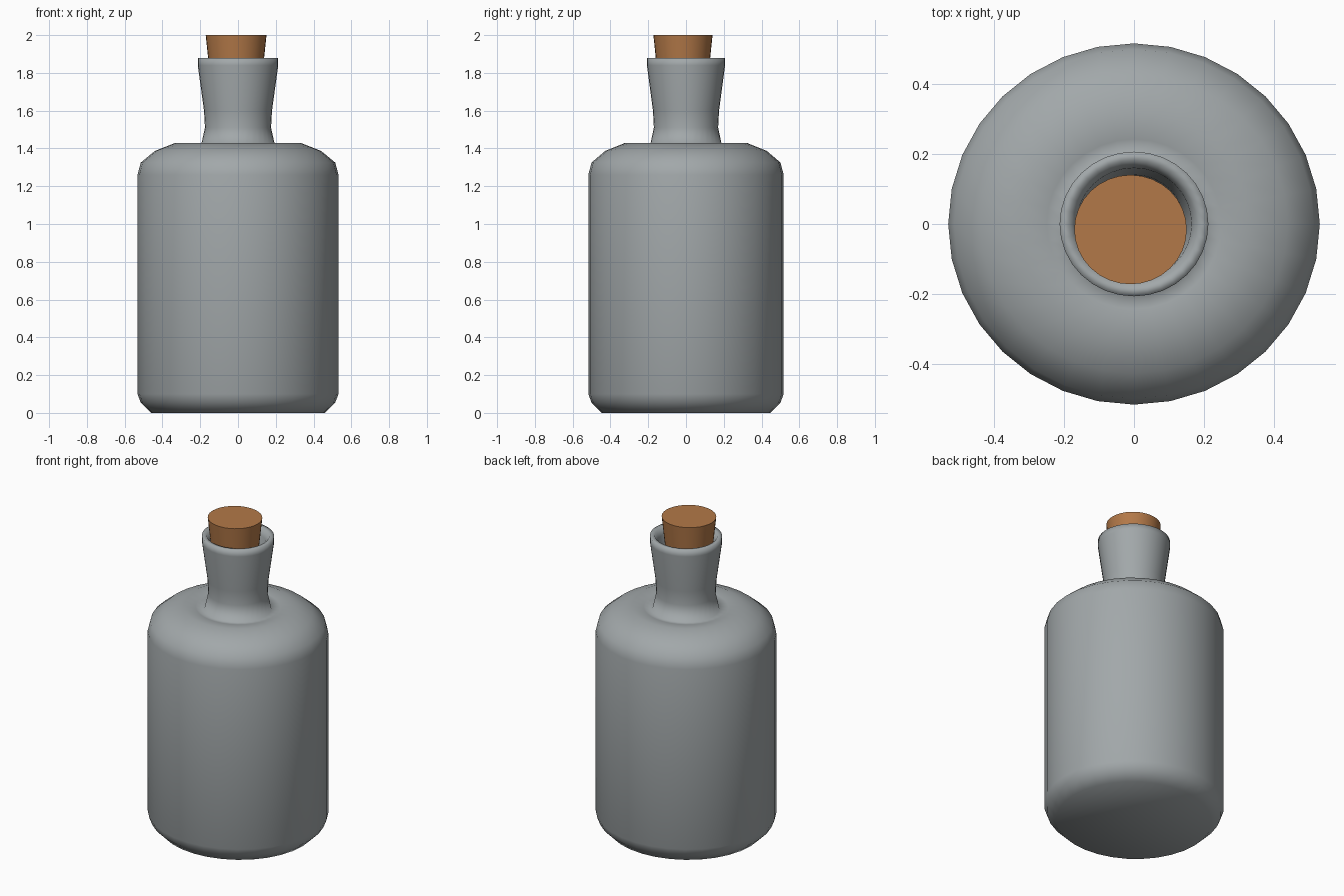
import bpy, bmesh, math

if "Cube" in bpy.data.objects:
    bpy.data.objects.remove(bpy.data.objects["Cube"])

SIDES = 32
Y_SCALE = 0.972


def material(name, rgb):
    m = bpy.data.materials.new(name)
    m.diffuse_color = (*rgb, 1)
    m.use_nodes = True
    m.node_tree.nodes["Principled BSDF"].inputs["Base Color"].default_value = m.diffuse_color
    return m


def lathe(name, profile, mat, centre=(0, 0)):
    """Spin an (r, z) profile around z; r = 0 ends become poles."""
    bm = bmesh.new()
    rings = []
    for r, z in profile:
        if r == 0:
            rings.append([bm.verts.new((0, 0, z))] * SIDES)
        else:
            rings.append([bm.verts.new((r * math.cos(a), r * Y_SCALE * math.sin(a), z))
                          for a in (2 * math.pi * i / SIDES for i in range(SIDES))])
    for low, high in zip(rings, rings[1:]):
        for i in range(SIDES):
            j = (i + 1) % SIDES
            bm.faces.new(list(dict.fromkeys((low[i], low[j], high[j], high[i]))))
    for f in bm.faces:
        f.smooth = True
    bmesh.ops.recalc_face_normals(bm, faces=bm.faces)
    mesh = bpy.data.meshes.new(name)
    bm.to_mesh(mesh)
    bm.free()
    mesh.materials.append(mat)
    obj = bpy.data.objects.new(name, mesh)
    obj.location = (*centre, 0)
    bpy.context.collection.objects.link(obj)
    return obj


glass = material("grey glass", (0.36, 0.39, 0.40))
cork = material("cork brown", (0.45, 0.19, 0.065))

# Bottle: base, body, dipped shoulder, flared neck, rim and inner neck wall
lathe("bottle", [
    (0, 0), (0.46, 0.0), (0.515, 0.055), (0.532, 0.10),
    (0.532, 1.26), (0.515, 1.325), (0.44, 1.387), (0.33, 1.43),
    (0.25, 1.42), (0.197, 1.41), (0.175, 1.51), (0.18, 1.60),
    (0.213, 1.84), (0.213, 1.88), (0.185, 1.88),
    (0.165, 1.84), (0.145, 1.60), (0.14, 1.50), (0, 1.50),
], glass)

# Stopper: tapered, slightly off centre
stopper = lathe("stopper", [(0, 1.66), (0.125, 1.66), (0.161, 2.0), (0, 2.0)],
                cork, (-0.01, -0.016))
bpy.ops.object.select_all(action='DESELECT')
stopper.select_set(True)
bpy.context.view_layer.objects.active = stopper
bpy.ops.object.shade_smooth_by_angle(angle=math.radians(40))
